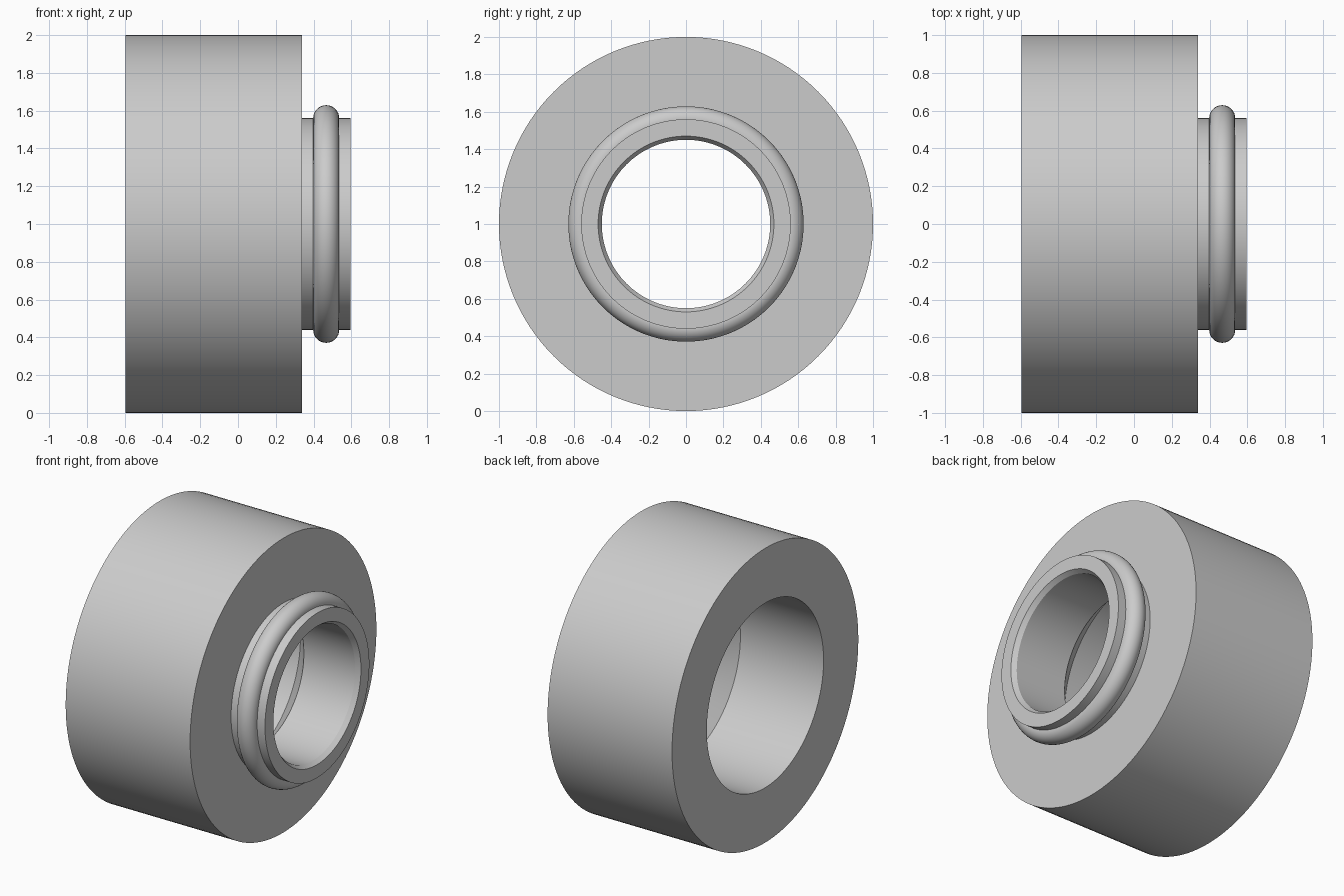
import bpy, bmesh, math
from mathutils import Matrix, Vector

if "Cube" in bpy.data.objects:
    bpy.data.objects.remove(bpy.data.objects["Cube"], do_unlink=True)

SIDES = 128
AXIS_Z = 1.0

grey = bpy.data.materials.new("plain_grey")
grey.use_nodes = True
colour = (0.6, 0.6, 0.6, 1)
grey.diffuse_color = colour
grey.node_tree.nodes["Principled BSDF"].inputs["Base Color"].default_value = colour


def finish(obj):
    obj.data.materials.append(grey)
    bpy.ops.object.select_all(action="DESELECT")
    obj.select_set(True)
    bpy.context.view_layer.objects.active = obj
    bpy.ops.object.shade_smooth_by_angle(angle=math.radians(25))


def lathe(name, profile):
    """Revolve a closed (x, radius) profile around the x axis."""
    bm = bmesh.new()
    verts = [bm.verts.new((x, 0, r)) for x, r in profile]
    edges = [bm.edges.new((a, b)) for a, b in zip(verts, verts[1:] + verts[:1])]
    bmesh.ops.spin(bm, geom=verts + edges, cent=(0, 0, 0), axis=(1, 0, 0),
                   angle=math.tau, steps=SIDES, use_merge=True)
    bmesh.ops.remove_doubles(bm, verts=bm.verts, dist=0.0001)
    bmesh.ops.recalc_face_normals(bm, faces=bm.faces)
    bmesh.ops.translate(bm, verts=bm.verts, vec=Vector((0, 0, AXIS_Z)))
    mesh = bpy.data.meshes.new(name)
    bm.to_mesh(mesh)
    bm.free()
    obj = bpy.data.objects.new(name, mesh)
    bpy.context.collection.objects.link(obj)
    finish(obj)


# Drum and collar in one piece, with a wide bore tapering to a narrow one
lathe("bored_drum", [
    (-0.595, 1.0), (0.34, 1.0),        # outer wall
    (0.34, 0.56), (0.595, 0.56),       # collar
    (0.595, 0.47), (0.565, 0.45),      # chamfered mouth
    (0.18, 0.45), (0.03, 0.627),       # narrow bore and taper
    (-0.595, 0.627),                   # wide bore
])

# Rounded sealing ring seated on the collar
bpy.ops.mesh.primitive_torus_add(
    major_segments=SIDES, minor_segments=32, major_radius=0.56,
    minor_radius=0.069, location=(0.467, 0, AXIS_Z),
    rotation=(0, math.pi / 2, 0))
ring = bpy.context.object
ring.name = "seal_ring"
finish(ring)
